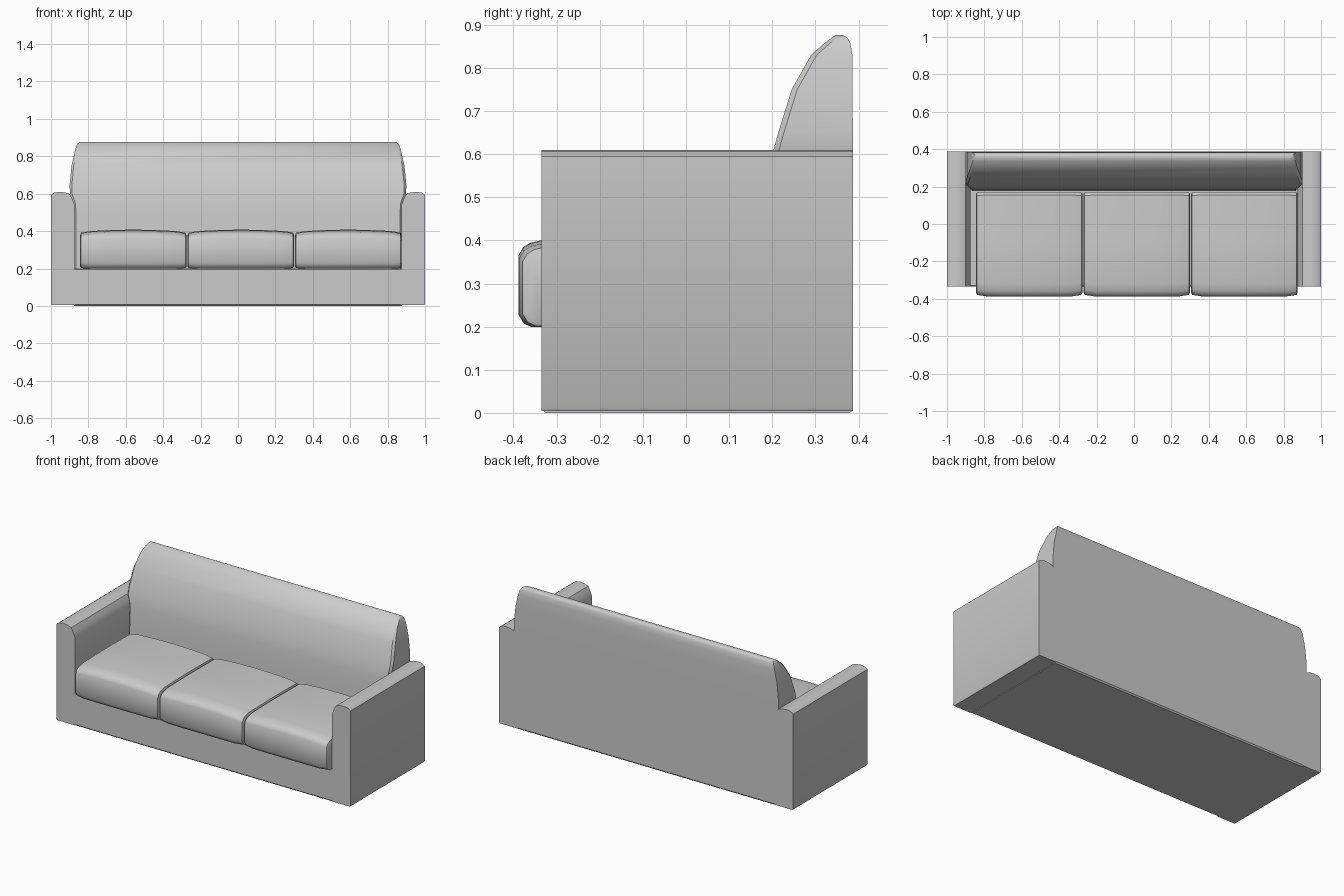
import bpy, bmesh, math

if "Cube" in bpy.data.objects:
    bpy.data.objects.remove(bpy.data.objects["Cube"])


def loft(name, rings, angle=35):
    """Skin a stack of equal-length closed rings and cap both ends."""
    bm = bmesh.new()
    rows = [[bm.verts.new(p) for p in ring] for ring in rings]
    n = len(rows[0])
    for a, b in zip(rows, rows[1:]):
        for i in range(n):
            j = (i + 1) % n
            bm.faces.new((a[i], a[j], b[j], b[i]))
    bm.faces.new(rows[0][::-1])
    bm.faces.new(rows[-1])
    bmesh.ops.recalc_face_normals(bm, faces=bm.faces[:])
    mesh = bpy.data.meshes.new(name)
    bm.to_mesh(mesh)
    bm.free()
    ob = bpy.data.objects.new(name, mesh)
    bpy.context.collection.objects.link(ob)
    bpy.ops.object.select_all(action='DESELECT')
    bpy.context.view_layer.objects.active = ob
    ob.select_set(True)
    bpy.ops.object.shade_smooth_by_angle(angle=math.radians(angle))
    return ob


# Arms: front-view profile run from front to back
arm = [(0.875, 0.004), (0.995, 0.004), (1.0, 0.012), (1.0, 0.594), (0.983, 0.606),
       (0.955, 0.61), (0.925, 0.607), (0.9, 0.598), (0.887, 0.575), (0.875, 0.545)]
for side, label in ((-1, "left"), (1, "right")):
    loft(label + "_arm", [[(side * x, y, z) for x, z in arm] for y in (-0.335, 0.387)])

# Base: side profile run across the width, with a small bottom chamfer
base = [(-0.325, 0.0), (0.38, 0.0), (0.387, 0.008), (0.387, 0.2),
        (-0.328, 0.2), (-0.333, 0.195), (-0.333, 0.008)]
loft("base", [[(x, y, z) for y, z in base] for x in (-0.877, 0.877)])

# Backrest: horizontal rings of (height, front y, rear y, half width)
levels = [(0.195, 0.175, 0.387, 0.877), (0.4, 0.183, 0.387, 0.877),
          (0.545, 0.192, 0.387, 0.88), (0.6, 0.2, 0.387, 0.899),
          (0.65, 0.214, 0.387, 0.9), (0.75, 0.245, 0.386, 0.89),
          (0.83, 0.29, 0.386, 0.872), (0.858, 0.322, 0.381, 0.863),
          (0.87, 0.338, 0.375, 0.855), (0.876, 0.346, 0.364, 0.846)]
rings = []
for z, front, rear, w in levels:
    rings.append([(-w + 0.012, front, z), (w - 0.012, front, z), (w, front + 0.013, z),
                  (w, rear, z), (-w, rear, z), (-w, front + 0.013, z)])
loft("backrest", rings)

# Seat cushions: side sections along x, crowned on top and bulging at the front
stations = [(-0.285, 0.012, 0.0), (-0.279, 0.003, 0.35), (-0.23, 0.0, 0.6),
            (-0.12, 0.0, 0.9), (0.0, 0.0, 1.0)]
stations += [(-x, inset, k) for x, inset, k in stations[-2::-1]]
for i, cx in enumerate((-0.56, 0.015, 0.59)):
    rings = []
    for x, s, k in stations:
        f = -0.372 - 0.016 * min(1, k * 1.5) + s * 0.5
        top = 0.388 + 0.02 * k - s
        bot = 0.199 + s
        profile = [(0.16 - s, bot), (f + 0.03, bot), (f + 0.012, bot + 0.008),
                   (f, bot + 0.028), (f, top - 0.042), (f + 0.01, top - 0.024),
                   (f + 0.028, top - 0.013), (f + 0.07, top - 0.004), (-0.1, top),
                   (0.155 - s, top - 0.002), (0.172 - s, top - 0.02), (0.172 - s, bot + 0.012)]
        rings.append([(cx + x, y, z) for y, z in profile])
    loft("seat_cushion_%d" % (i + 1), rings, 40)
